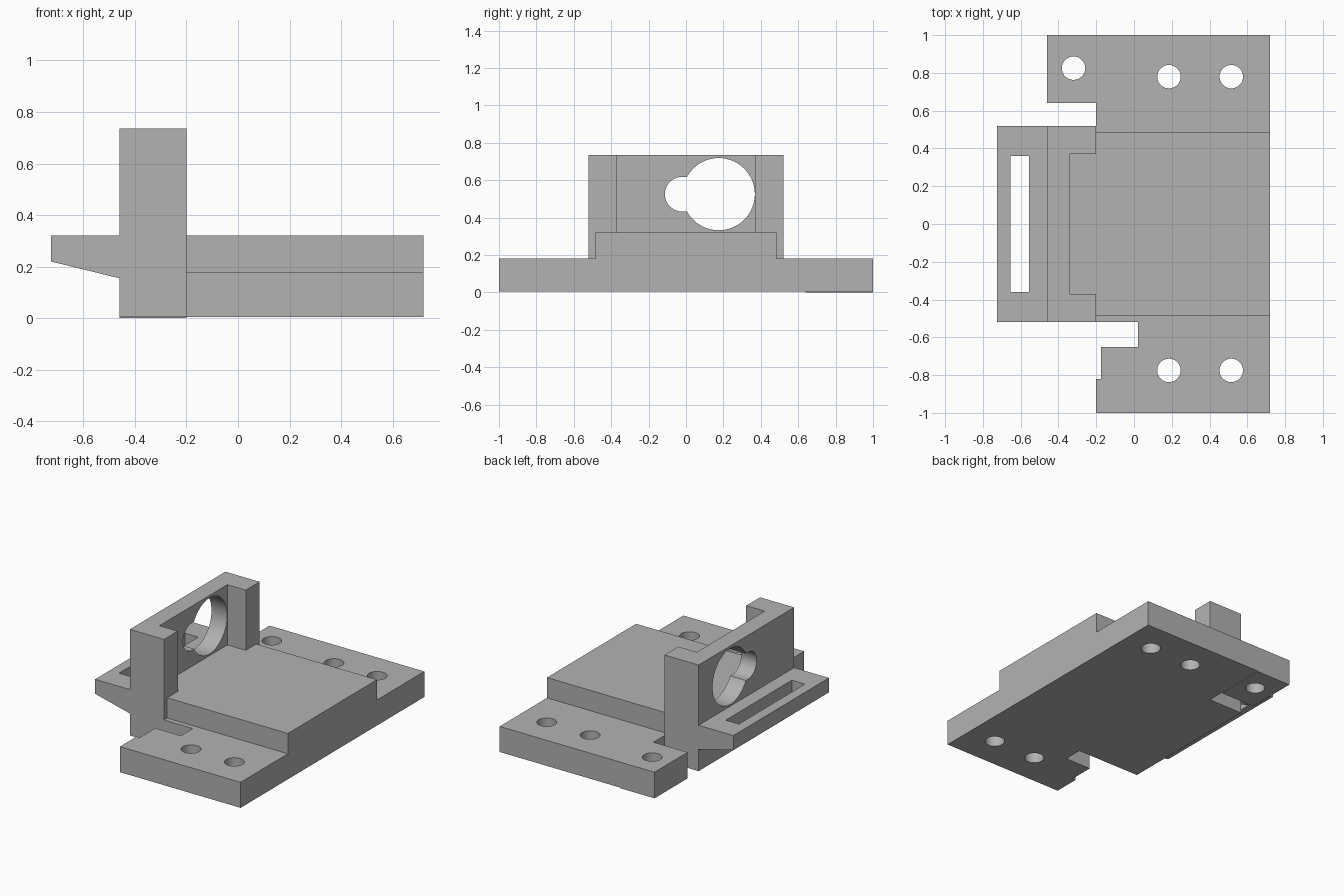
import bpy
import bmesh
import math
from mathutils import Vector

cube = bpy.data.objects.get("Cube")
if cube:
    bpy.data.objects.remove(cube, do_unlink=True)

grey = bpy.data.materials.new("plain grey")
grey.use_nodes = True
tone = (0.448, 0.448, 0.448, 1)
grey.diffuse_color = tone
for node in grey.node_tree.nodes:
    if node.type == 'BSDF_PRINCIPLED':
        node.inputs["Base Color"].default_value = tone


def prism(name, outline, low, high, axis="z"):
    """Extrude a 2D outline along an axis: (x,y) for z, (y,z) for x, (x,z) for y."""
    place = {"x": lambda a, b, d: (d, a, b),
             "y": lambda a, b, d: (a, d, b),
             "z": lambda a, b, d: (a, b, d)}[axis]
    bm = bmesh.new()
    face = bm.faces.new([bm.verts.new(place(a, b, low)) for a, b in outline])
    grown = bmesh.ops.extrude_face_region(bm, geom=[face])
    verts = [v for v in grown["geom"] if isinstance(v, bmesh.types.BMVert)]
    bmesh.ops.translate(bm, verts=verts, vec=Vector(place(0, 0, high - low)))
    bmesh.ops.recalc_face_normals(bm, faces=bm.faces)
    mesh = bpy.data.meshes.new(name)
    bm.to_mesh(mesh)
    bm.free()
    mesh.materials.append(grey)
    obj = bpy.data.objects.new(name, mesh)
    bpy.context.collection.objects.link(obj)
    return obj


def rect(a0, a1, b0, b1):
    return [(a0, b0), (a1, b0), (a1, b1), (a0, b1)]


def circle(a, b, radius, sides=48):
    turns = [2 * math.pi * i / sides for i in range(sides)]
    return [(a + radius * math.cos(t), b + radius * math.sin(t)) for t in turns]


def combine(target, tool, operation):
    mod = target.modifiers.new(operation.lower(), 'BOOLEAN')
    mod.operation = operation
    mod.solver = 'EXACT'
    mod.object = tool
    bpy.context.view_layer.update()
    bpy.context.view_layer.objects.active = target
    bpy.ops.object.modifier_apply(modifier=mod.name)
    bpy.data.objects.remove(tool, do_unlink=True)


floor, plate_top, deck_top, wall_top = 0.004, 0.18, 0.32, 0.735
back, inner, front = -0.46, -0.2, 0.72

# Flat plate with the stepped notch on its front side
plate_outline = [(inner, -1), (front, -1), (front, 1), (inner, 1),
                 (inner, -0.52), (0.02, -0.52), (0.02, -0.65),
                 (-0.175, -0.65), (-0.175, -0.82), (inner, -0.82)]
body = prism("motor_mount_bracket", plate_outline, floor, plate_top)

# Raised deck, corner tab, upright wall and tapered shelf
combine(body, prism("deck", rect(-0.25, front, -0.485, 0.485), floor, deck_top), 'UNION')
combine(body, prism("tab", rect(back, inner, 0.64, 1), 0, plate_top), 'UNION')
combine(body, prism("wall", rect(back, inner, -0.52, 0.52), floor, wall_top), 'UNION')
shelf_side = [(-0.725, 0.22), (back, 0.155), (-0.4, 0.155), (-0.4, deck_top), (-0.725, deck_top)]
combine(body, prism("shelf", shelf_side, -0.52, 0.52, "y"), 'UNION')

# Pocket behind the wall's posts and the long slot in the shelf
combine(body, prism("pocket", rect(-0.34, -0.1, -0.37, 0.37), deck_top, 0.9), 'DIFFERENCE')
combine(body, prism("slot", rect(-0.655, -0.555, -0.36, 0.36), 0, 0.5), 'DIFFERENCE')

# Keyhole opening: large bore, small bore and the neck joining them
for outline in (circle(0.175, 0.525, 0.193, 64), circle(-0.02, 0.525, 0.093),
                rect(-0.02, 0.06, 0.432, 0.618)):
    combine(body, prism("keyhole", outline, -0.6, -0.3, "x"), 'DIFFERENCE')

# Screw holes
for x, y in ((-0.32, 0.825), (0.185, 0.78), (0.515, 0.78), (0.185, -0.775), (0.515, -0.775)):
    combine(body, prism("screw_hole", circle(x, y, 0.062), -0.1, 0.3), 'DIFFERENCE')

# Smooth bores, crisp edges
bpy.ops.object.select_all(action='DESELECT')
body.select_set(True)
bpy.context.view_layer.objects.active = body
bpy.ops.object.shade_smooth_by_angle(angle=math.radians(20))
